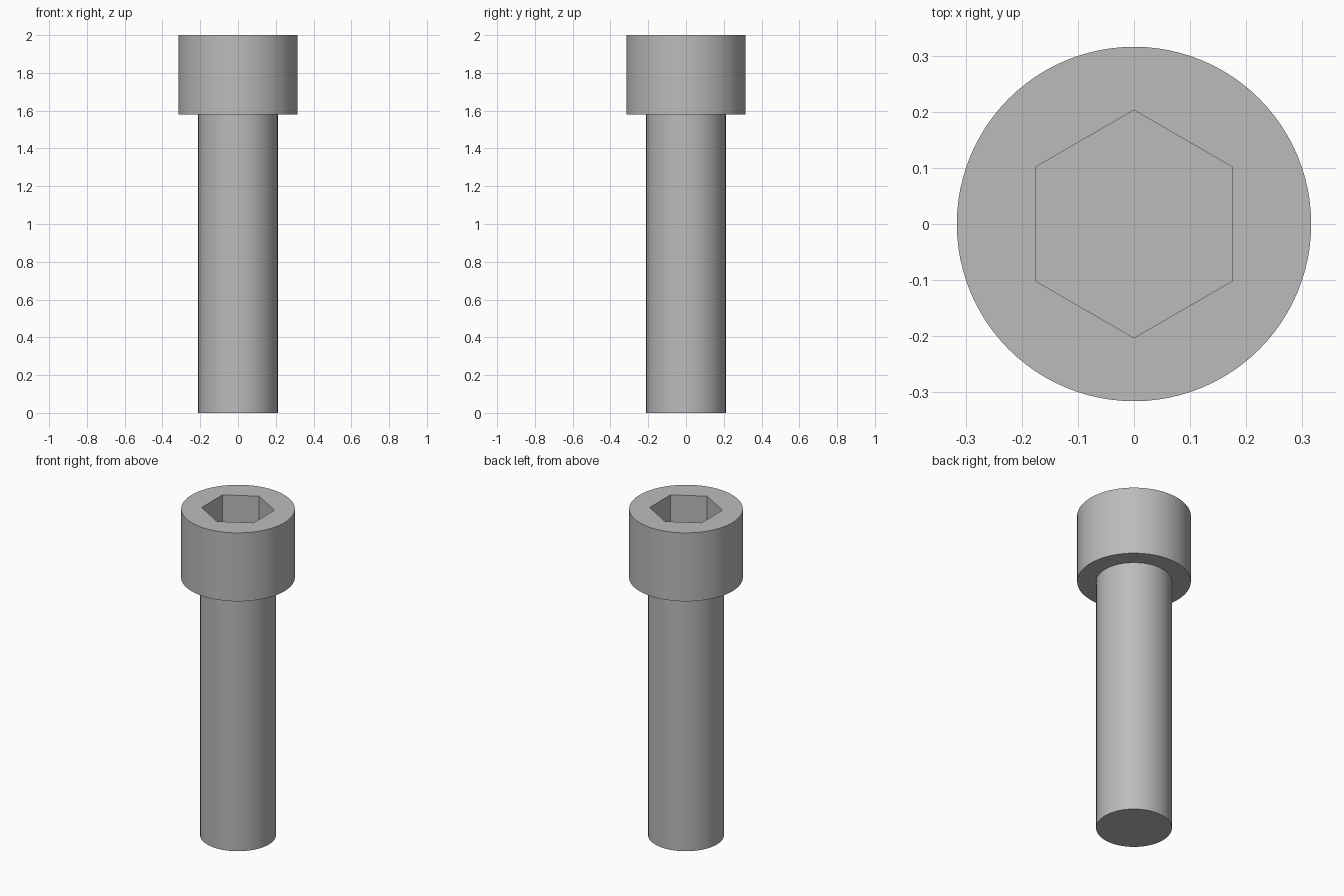
import bpy
import bmesh
import math
from mathutils import Matrix

cube = bpy.data.objects.get("Cube")
if cube:
    bpy.data.objects.remove(cube, do_unlink=True)

SHANK_R, HEAD_R, HEX_R = 0.2105, 0.3158, 0.2028
HEAD_Z, TOP_Z, SOCKET_DEPTH = 1.58, 2.0, 0.21
SEGMENTS = 96

steel = bpy.data.materials.new("steel_grey")
steel.use_nodes = True
GREY = (0.5, 0.5, 0.5, 1)
steel.diffuse_color = GREY
steel.node_tree.nodes["Principled BSDF"].inputs["Base Color"].default_value = GREY


def add_object(name, bm):
    mesh = bpy.data.meshes.new(name)
    bmesh.ops.recalc_face_normals(bm, faces=bm.faces)
    bm.to_mesh(mesh)
    bm.free()
    obj = bpy.data.objects.new(name, mesh)
    bpy.context.collection.objects.link(obj)
    mesh.materials.append(steel)
    return obj


# Shank and cap head, as one stepped profile turned about z
bm = bmesh.new()
profile = [(SHANK_R, 0), (SHANK_R, HEAD_Z), (HEAD_R, HEAD_Z), (HEAD_R, TOP_Z)]
verts = [bm.verts.new((r, 0, z)) for r, z in profile]
edges = [bm.edges.new(pair) for pair in zip(verts, verts[1:])]
bmesh.ops.spin(bm, geom=verts + edges, cent=(0, 0, 0), axis=(0, 0, 1),
               angle=math.tau, steps=SEGMENTS, use_merge=True)
bmesh.ops.remove_doubles(bm, verts=bm.verts, dist=1e-5)
bmesh.ops.holes_fill(bm, edges=[e for e in bm.edges if e.is_boundary], sides=0)
bolt = add_object("cap_screw", bm)

# Hexagonal socket, with corners pointing to front and back
bm = bmesh.new()
place = Matrix.Translation((0, 0, TOP_Z)) @ Matrix.Rotation(math.pi / 2, 4, "Z")
bmesh.ops.create_cone(bm, cap_ends=True, segments=6, radius1=HEX_R,
                      radius2=HEX_R, depth=2 * SOCKET_DEPTH, matrix=place)
# Put a corner exactly on the y axis whatever the primitive's start angle
corner = max(bm.verts, key=lambda v: v.co.y).co
turn = math.pi / 2 - math.atan2(corner.y, corner.x)
bmesh.ops.rotate(bm, verts=bm.verts, cent=(0, 0, 0),
                 matrix=Matrix.Rotation(turn, 3, "Z"))
cutter = add_object("socket_cutter", bm)
cutter.hide_render = True

socket = bolt.modifiers.new("hex_socket", "BOOLEAN")
socket.operation = "DIFFERENCE"
socket.solver = "EXACT"
socket.object = cutter

bpy.ops.object.select_all(action="DESELECT")
bolt.select_set(True)
bpy.context.view_layer.objects.active = bolt
bpy.ops.object.modifier_apply(modifier=socket.name)
bpy.data.objects.remove(cutter, do_unlink=True)

# Smooth turned walls, crisp rims and socket
bpy.ops.object.shade_smooth_by_angle(angle=math.radians(30))
